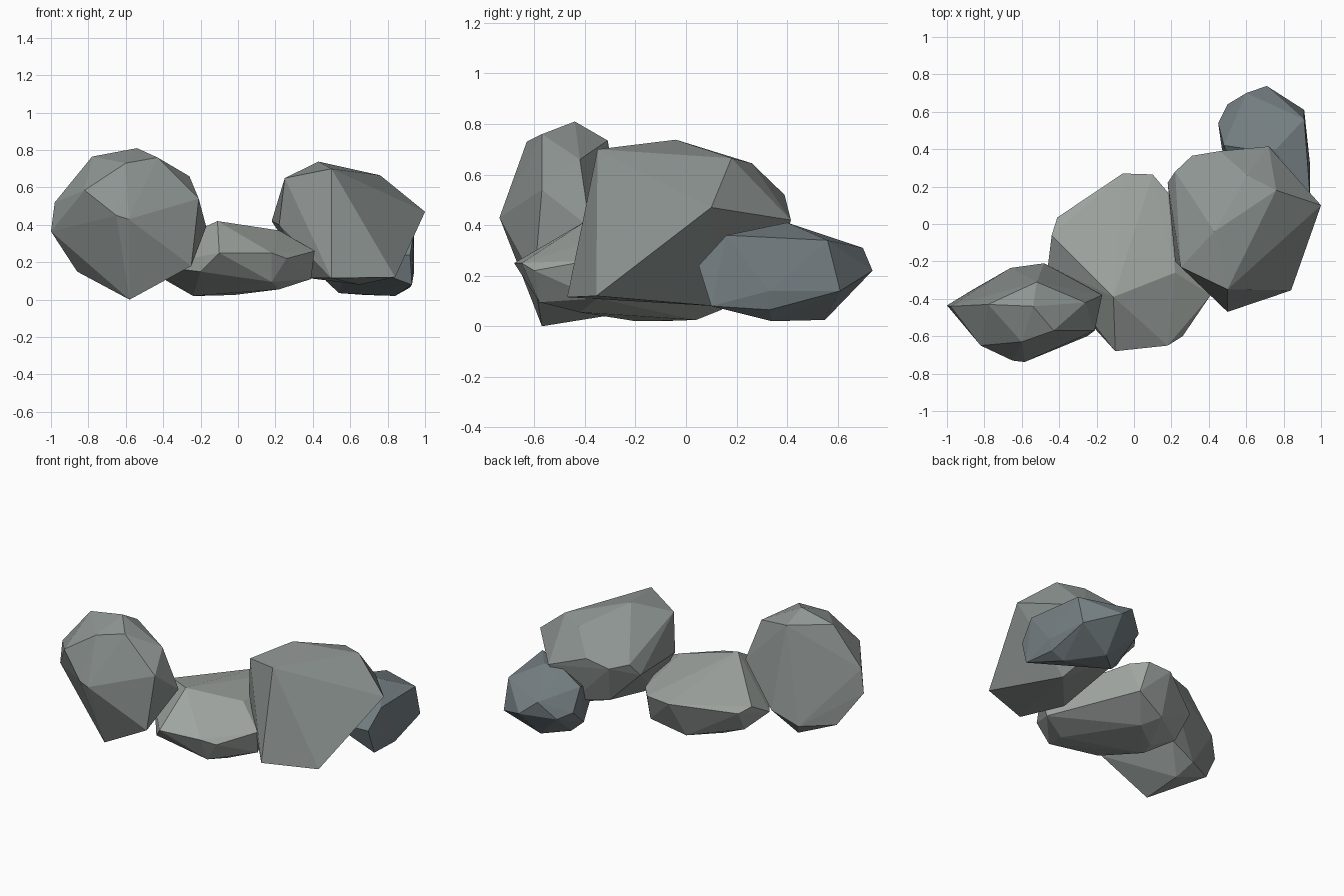
import bpy, bmesh, math


def rock(name, corners, color):
    """Faceted boulder: convex hull around a handful of corner points."""
    bm = bmesh.new()
    for c in corners:
        bm.verts.new(c)
    bmesh.ops.convex_hull(bm, input=bm.verts[:])
    loose = [v for v in bm.verts if not v.link_faces]
    bmesh.ops.delete(bm, geom=loose, context='VERTS')
    bmesh.ops.dissolve_limit(bm, angle_limit=math.radians(2),
                             verts=bm.verts[:], edges=bm.edges[:])
    bmesh.ops.recalc_face_normals(bm, faces=bm.faces[:])
    me = bpy.data.meshes.new(name)
    bm.to_mesh(me)
    bm.free()
    ob = bpy.data.objects.new(name, me)
    bpy.context.collection.objects.link(ob)
    mat = bpy.data.materials.new(name + "_stone")
    mat.diffuse_color = (*color, 1)
    me.materials.append(mat)
    return ob


# Tall boulder at the left, standing on a narrow foot
rock("left_boulder", [
    (-.58, -.57, 0), (-.60, -.32, .04), (-.86, -.35, .15), (-.25, -.60, .18),
    (-1.0, -.435, .365), (-.98, -.44, .52), (-.82, -.65, .585),
    (-.65, -.73, .45), (-.585, -.738, .43), (-.60, -.63, .73),
    (-.43, -.57, .76), (-.54, -.44, .81), (-.78, -.43, .765),
    (-.52, -.31, .735), (-.26, -.42, .66), (-.21, -.57, .54),
    (-.17, -.38, .39), (-.48, -.21, .20), (-.66, -.235, .13),
], (.27, .30, .29))

# Low flat slab in the middle
rock("middle_slab", [
    (-.10, -.68, .25), (.18, -.65, .25), (.18, -.58, .095), (.26, -.60, .22),
    (.41, -.38, .26), (.39, -.35, .11), (.22, -.42, .055), (-.11, -.39, .42),
    (.22, -.26, .37), (.18, .17, .32), (.10, .265, .32), (-.06, .27, .31),
    (-.41, .035, .25), (-.44, -.06, .27), (-.46, -.22, .18), (-.38, -.07, .10),
    (-.24, -.20, .02), (-.21, -.10, .02), (-.02, .04, .025), (-.10, .14, .065),
    (-.20, -.57, .15), (.12, .20, .14),
], (.35, .38, .36))

# Large upright boulder at the right
rock("right_boulder", [
    (.50, -.47, .115), (.84, -.355, .12), (.38, -.20, .115), (.65, .11, .08),
    (.50, -.35, .70), (.43, -.04, .738), (.76, .18, .665), (1.0, .10, .47),
    (.605, .26, .645), (.25, -.23, .65), (.22, -.20, .40), (.18, .22, .42),
    (.22, .28, .50), (.31, .365, .48), (.46, .39, .52), (.72, .415, .42),
    (.35, .30, .24), (.58, .35, .20),
], (.27, .30, .29))

# Small bluish stone tucked in behind
rock("back_stone", [
    (.93, .10, .08), (.94, .16, .36), (.92, .05, .24), (.91, .56, .34),
    (.91, .61, .14), (.94, .33, .14), (.92, .33, .065), (.84, .34, .02),
    (.68, .55, .025), (.54, .43, .035), (.47, .40, .10), (.71, .738, .22),
    (.60, .70, .31), (.50, .64, .20), (.45, .54, .22), (.48, .42, .34),
    (.62, .40, .41), (.76, .40, .41), (.60, .10, .20),
], (.18, .215, .23))
